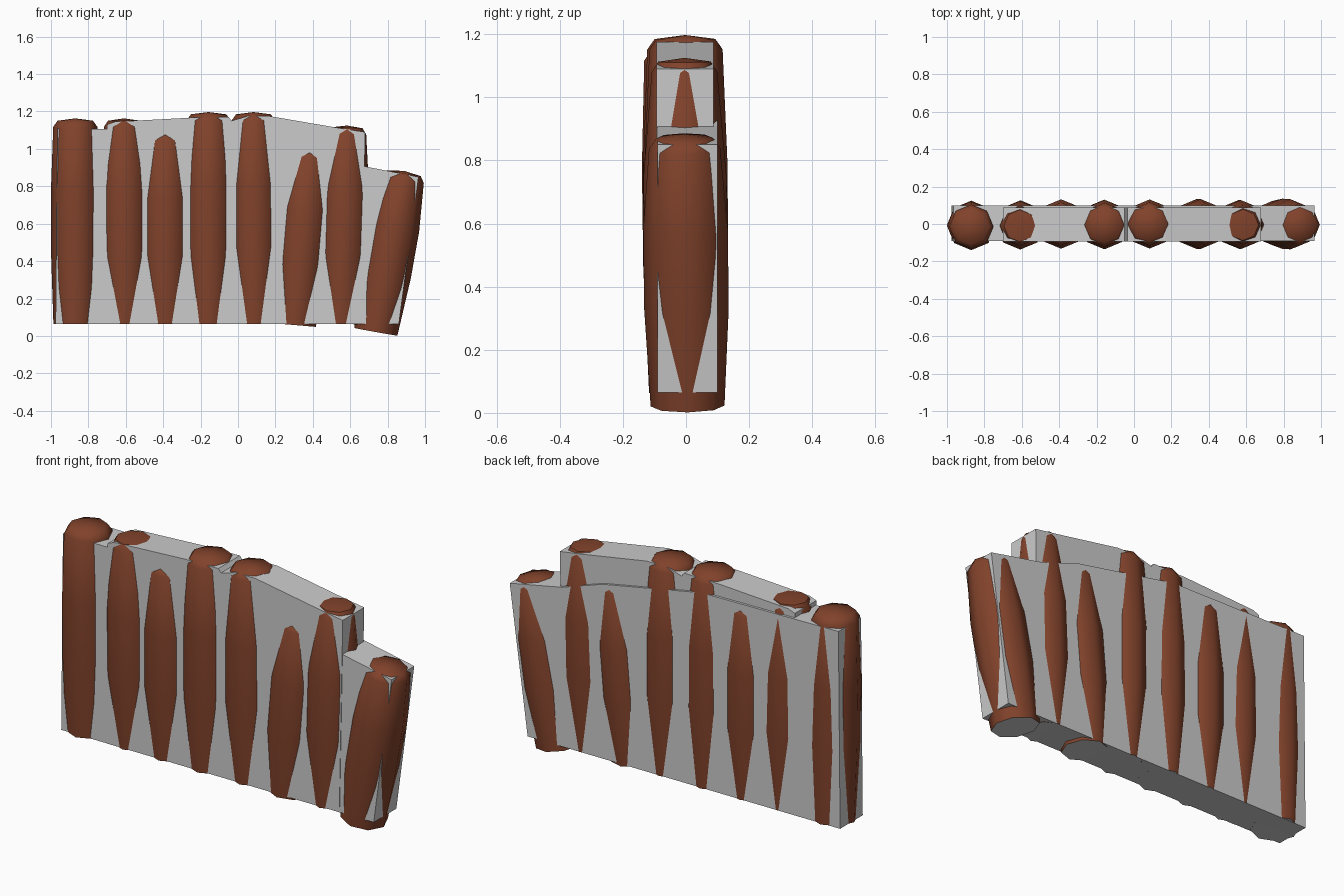
import bpy, bmesh, math
from mathutils import Vector

if "Cube" in bpy.data.objects:
    bpy.data.objects.remove(bpy.data.objects["Cube"])

wood = bpy.data.materials.new("wood")
wood.diffuse_color = (0.22, 0.055, 0.024, 1)
wood.use_nodes = True
wood.node_tree.nodes["Principled BSDF"].inputs["Base Color"].default_value = wood.diffuse_color


def add_mesh(name, bm):
    mesh = bpy.data.meshes.new(name)
    bmesh.ops.recalc_face_normals(bm, faces=bm.faces[:])
    bm.to_mesh(mesh)
    bm.free()
    ob = bpy.data.objects.new(name, mesh)
    bpy.context.collection.objects.link(ob)
    return ob


def log(name, bottom, top, rb, rm, rt, sides=8):
    """Eight-sided swelling post with a low domed top."""
    a, b = Vector(bottom), Vector(top)
    axis = (b - a).normalized()
    length = (b - a).length
    v = axis.cross(Vector((1, 0, 0))).normalized()
    u = v.cross(axis)
    profile = [(0, rb), (length * 0.36, rm), (length * 0.65, rm),
               (length - 0.045, rt), (length - 0.012, rt * 0.8)]
    bm = bmesh.new()
    rings = []
    for h, r in profile:
        rings.append([bm.verts.new(a + axis * h + r * (
            u * math.cos(math.tau * i / sides) + v * math.sin(math.tau * i / sides)))
            for i in range(sides)])
    for lo, hi in zip(rings, rings[1:]):
        for i in range(sides):
            j = (i + 1) % sides
            bm.faces.new((lo[i], lo[j], hi[j], hi[i])).material_index = 1
    tip = bm.verts.new(b)
    for i in range(sides):
        bm.faces.new((rings[-1][i], rings[-1][(i + 1) % sides], tip)).material_index = 1
    bm.faces.new(rings[0][::-1])
    ob = add_mesh(name, bm)
    ob.data.materials.append(None)      # plain sawn base
    ob.data.materials.append(wood)
    bpy.ops.object.select_all(action='DESELECT')
    bpy.context.view_layer.objects.active = ob
    ob.select_set(True)
    bpy.ops.object.shade_smooth_by_angle(angle=math.radians(50))


def slab(name, outline, y0, y1):
    """Extrude an x/z outline through the wall thickness."""
    bm = bmesh.new()
    face = bm.faces.new([bm.verts.new((x, y0, z)) for x, z in outline])
    ext = bmesh.ops.extrude_face_region(bm, geom=[face])
    bmesh.ops.translate(bm, vec=(0, y1 - y0, 0),
                        verts=[g for g in ext["geom"] if isinstance(g, bmesh.types.BMVert)])
    add_mesh(name, bm)


# Upright and leaning posts: bottom, top, bottom / middle / top radius
posts = [
    ((-0.87, 0, 0.065), (-0.87, -0.015, 1.163), 0.117, 0.130, 0.118),
    ((-0.605, 0, 0.065), (-0.61, -0.01, 1.163), 0.103, 0.130, 0.107),
    ((-0.39, 0, 0.065), (-0.39, 0, 1.09), 0.108, 0.132, 0.115),
    ((-0.16, 0, 0.065), (-0.157, -0.005, 1.197), 0.112, 0.132, 0.118),
    ((0.085, 0, 0.065), (0.082, 0, 1.197), 0.108, 0.131, 0.116),
    ((0.305, 0, 0.058), (0.385, 0, 1.0), 0.112, 0.133, 0.110),
    ((0.55, 0, 0.065), (0.583, -0.005, 1.125), 0.104, 0.131, 0.104),
    ((0.737, 0.005, 0.022), (0.89, -0.005, 0.882), 0.117, 0.134, 0.113),
]
for n, (lo, hi, rb, rm, rt) in enumerate(posts, 1):
    log(f"wall_post_{n}", lo, hi, rb, rm, rt)

# Infill: long lower wall and a taller middle wall
slab("lower_wall", [(-0.975, 0.065), (0.86, 0.065), (0.965, 0.85), (0.66, 0.91),
                    (0.42, 0.99), (-0.16, 1.10), (-0.965, 1.11)], -0.09, 0.10)
slab("upper_wall", [(-0.70, 0.066), (0.66, 0.066), (0.68, 1.09), (0.55, 1.11),
                    (0.17, 1.175), (0.05, 1.175), (-0.035, 1.15), (-0.05, 1.17),
                    (-0.25, 1.167), (-0.66, 1.145), (-0.70, 1.13)], -0.093, 0.087)
